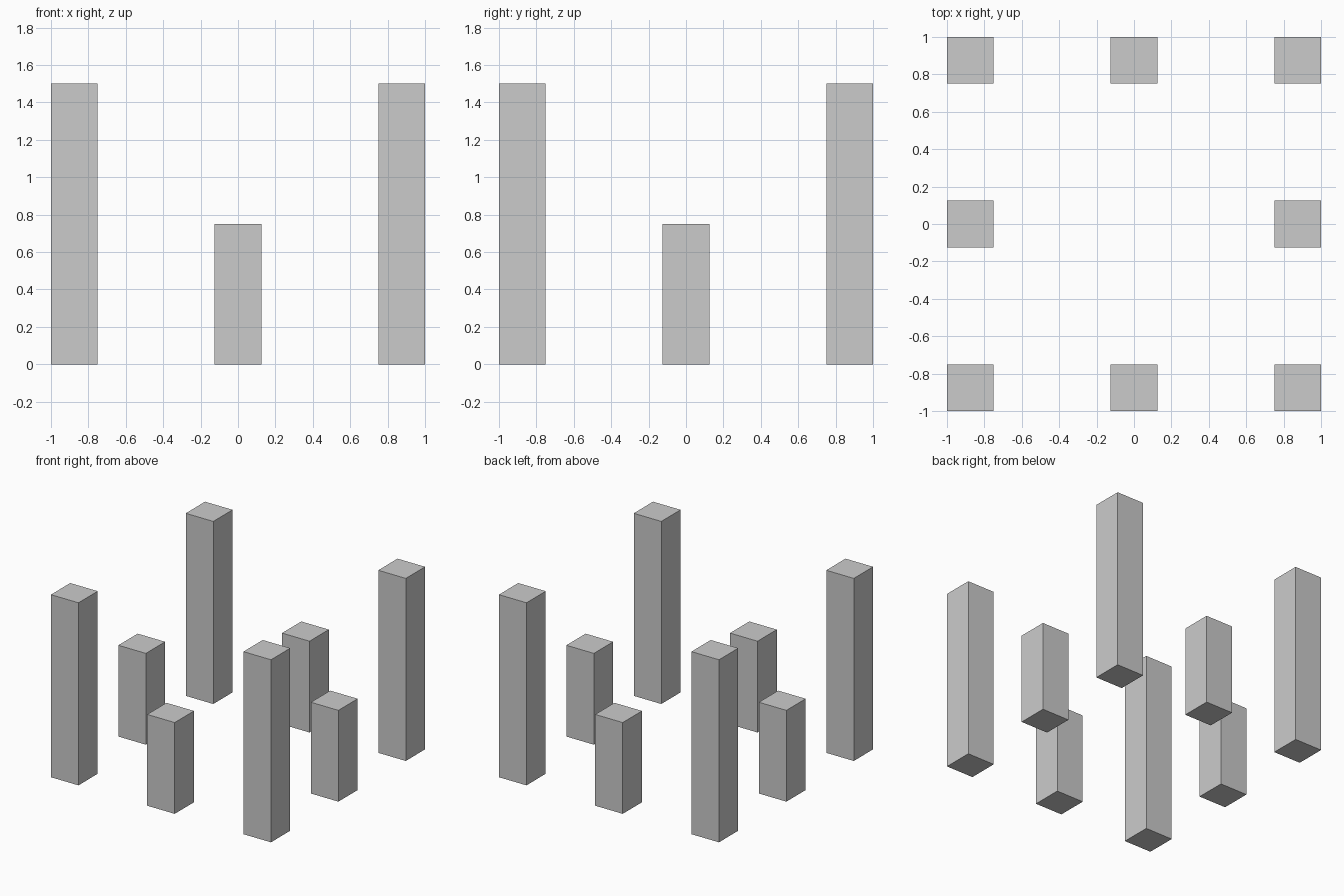
import bpy
import bmesh
from mathutils import Matrix, Vector

if "Cube" in bpy.data.objects:
    bpy.data.objects.remove(bpy.data.objects["Cube"])

WIDTH = 0.25      # square side of every post
OFFSET = 0.875    # distance of post centres from the middle
TALL, SHORT = 1.5, 0.75


def add_post(name, x, y, height):
    """Square post standing on the ground."""
    mesh = bpy.data.meshes.new(name)
    bm = bmesh.new()
    bmesh.ops.create_cube(bm, size=1, matrix=Matrix.LocRotScale(
        Vector((0, 0, height / 2)), None, Vector((WIDTH, WIDTH, height))))
    bm.to_mesh(mesh)
    bm.free()
    post = bpy.data.objects.new(name, mesh)
    post.location = (x, y, 0)
    bpy.context.collection.objects.link(post)


# Tall posts on the corners, short posts midway along each side
rows = {-1: "front", 0: "middle", 1: "back"}
columns = {-1: "left", 0: "centre", 1: "right"}
for j, row in rows.items():
    for i, column in columns.items():
        if i == 0 and j == 0:
            continue
        is_corner = i != 0 and j != 0
        kind = "tall_post" if is_corner else "short_post"
        add_post(f"{row}_{column}_{kind}", i * OFFSET, j * OFFSET,
                 TALL if is_corner else SHORT)
